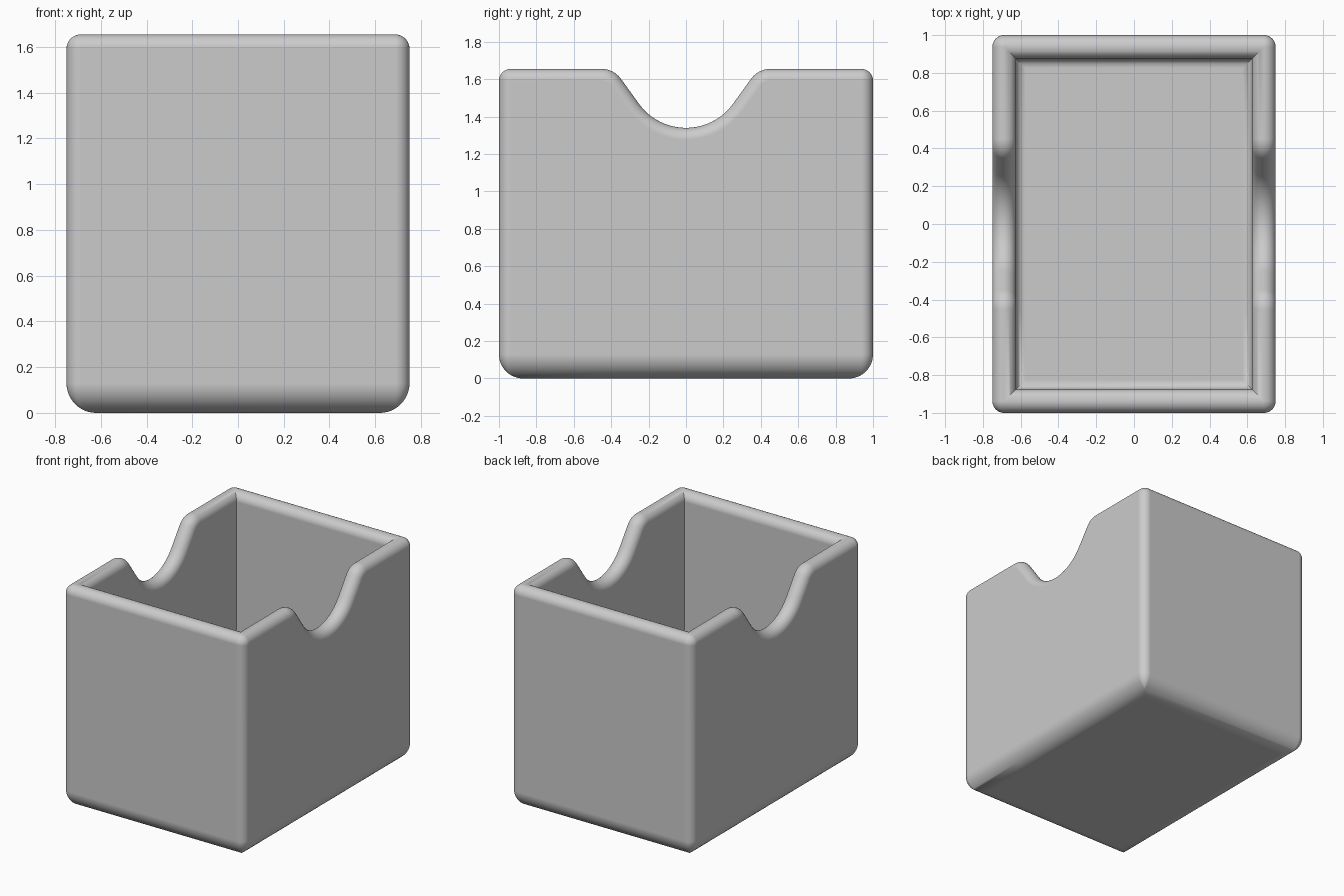
import bpy, bmesh
from math import sin, cos, pi, radians
from mathutils import Vector

if "Cube" in bpy.data.objects:
    bpy.data.objects.remove(bpy.data.objects["Cube"])

HALF_X, HALF_Y, HEIGHT = 0.75, 1.0, 1.655
R = 0.0625                      # half the wall thickness, also the rim radius
BASE_R, FLOOR_Z, FLOOR_R = 0.13, 0.125, 0.05
SLOPE = radians(54)             # steepest angle of the finger notch
CX, CY, CZ = HALF_X - R, HALF_Y - R, HEIGHT - R


def notch_half():
    """Centre line of the rim from the notch bottom to its shoulder: y, z, tilt."""
    pts = []
    for i in range(13):
        t = SLOPE * i / 12
        pts.append(((0.31 + R) * sin(t), 1.65 - (0.31 + R) * cos(t), t))
    for i in range(9):
        t = SLOPE * (1 - i / 8)
        pts.append((0.45 - R * sin(t), CZ - R + R * cos(t), t))
    return pts


half = notch_half()
notch = [(-y, z, -t) for y, z, t in reversed(half[1:])] + half

# Stations around the wall: rim centre, rim up, outward and mitre directions
stations = []


def add_side(sx):
    for y, z, t in (notch if sx > 0 else reversed(notch)):
        out = Vector((sx, 0, 0))
        stations.append((Vector((sx * CX, y, z)), Vector((0, -sin(t), cos(t))), out, out))


def add_corner(sx, sy, start):
    for i in range(9):
        a = start + pi / 2 * i / 8
        stations.append((Vector((sx * CX, sy * CY, CZ)), Vector((0, 0, 1)),
                         Vector((cos(a), sin(a), 0)), Vector((sx, sy, 0))))


add_side(1)
add_corner(1, 1, 0)
add_corner(-1, 1, pi / 2)
add_side(-1)
add_corner(-1, -1, pi)
add_corner(1, -1, 3 * pi / 2)


def section(centre, up, out, mitre):
    """Wall section: rounded base, outer face, round rim, inner face, floor fillet."""
    def at(e, z=None, lift=0):
        p = centre + (out if e > 0 else mitre) * e + up * lift
        if z is not None:
            p.z = z
        return p
    arc = [pi / 2 * i / 12 for i in range(13)]
    pts = [at(R - BASE_R * (1 - sin(a)), BASE_R * (1 - cos(a))) for a in arc]
    pts += [at(R * cos(pi * i / 16), lift=R * sin(pi * i / 16)) for i in range(17)]
    pts += [at(-R - FLOOR_R * (1 - cos(a)), FLOOR_Z + FLOOR_R * (1 - sin(a)))
            for a in arc[::2]]
    return pts


# Skin the sections, then close the underside and the inner floor
bm = bmesh.new()
cols = [[bm.verts.new(p) for p in section(*s)] for s in stations]
for a, b in zip(cols, cols[1:] + cols[:1]):
    for i in range(len(a) - 1):
        bm.faces.new((a[i], b[i], b[i + 1], a[i + 1]))
bm.faces.new([c[0] for c in reversed(cols)])
bm.faces.new([c[-1] for c in cols])
bmesh.ops.remove_doubles(bm, verts=bm.verts, dist=0.0005)
bmesh.ops.recalc_face_normals(bm, faces=bm.faces)

mesh = bpy.data.meshes.new("open_box")
bm.to_mesh(mesh)
bm.free()
box = bpy.data.objects.new("open_box", mesh)
bpy.context.scene.collection.objects.link(box)

# Plain grey material
grey = bpy.data.materials.new("light_grey")
grey.use_nodes = True
colour = (0.6, 0.6, 0.6, 1)
grey.diffuse_color = colour
grey.node_tree.nodes["Principled BSDF"].inputs["Base Color"].default_value = colour
mesh.materials.append(grey)

# Smooth fillets with crisp inner corners and flat walls
bpy.ops.object.select_all(action='DESELECT')
box.select_set(True)
bpy.context.view_layer.objects.active = box
bpy.ops.object.shade_smooth_by_angle(angle=radians(35))
weighted = box.modifiers.new("flat_walls", 'WEIGHTED_NORMAL')
weighted.keep_sharp = True
